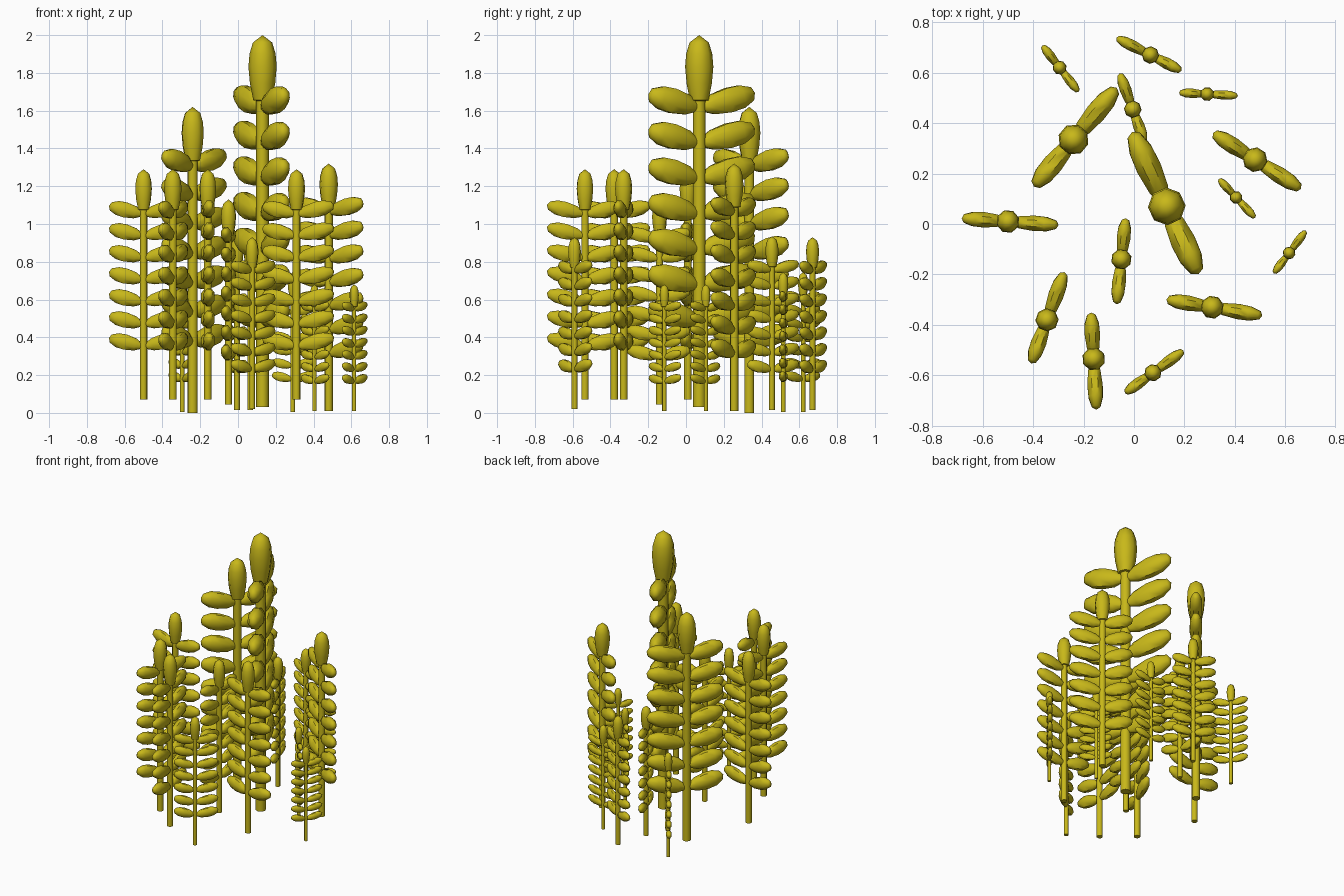
import bpy, bmesh
from math import radians, pi
from mathutils import Matrix

if "Cube" in bpy.data.objects:
    bpy.data.objects.remove(bpy.data.objects["Cube"])

SIDES = 8
mat = bpy.data.materials.new("golden_straw")
mat.diffuse_color = (0.58, 0.48, 0.01, 1)
mat.use_nodes = True
mat.node_tree.nodes["Principled BSDF"].inputs["Base Color"].default_value = mat.diffuse_color


def lathe(bm, profile, matrix):
    """Spin a (radius, height) profile around z; zero radius closes to a tip."""
    rings = []
    for r, z in profile:
        if r == 0:
            rings.append([bm.verts.new(matrix @ Matrix.Translation((0, 0, z)).translation)])
        else:
            rings.append([bm.verts.new(matrix @ (Matrix.Rotation(2 * pi * (k + 0.5) / SIDES, 4, 'Z')
                          @ Matrix.Translation((r, 0, z))).translation) for k in range(SIDES)])
    for a, b in zip(rings, rings[1:]):
        for k in range(SIDES):
            j = (k + 1) % SIDES
            quad = [a[k % len(a)], a[j % len(a)], b[j % len(b)], b[k % len(b)]]
            bm.faces.new(list(dict.fromkeys(quad)))


def finish(bm, name):
    bmesh.ops.recalc_face_normals(bm, faces=bm.faces)
    mesh = bpy.data.meshes.new(name)
    bm.to_mesh(mesh)
    bm.free()
    mesh.materials.append(mat)
    mesh.shade_smooth()
    mesh.set_sharp_from_angle(angle=radians(50))
    return mesh


# Template plant, one unit tall
# stem
bm = bmesh.new()
lathe(bm, [(0, 0), (0.017, 0), (0.017, 0.85), (0, 0.85)], Matrix())
stem = finish(bm, "stem")

# seed head at the tip
bm = bmesh.new()
lathe(bm, [(0, 0.82), (0.025, 0.825), (0.034, 0.87), (0.038, 0.915),
           (0.035, 0.95), (0.026, 0.98), (0, 1.0)], Matrix())
head = finish(bm, "seed_head")

# seven pairs of plump leaves, slightly raised outwards
GRAIN = [(0, 0), (0.4, 0.02), (0.8, 0.2), (1, 0.5), (0.93, 0.74), (0.55, 0.94), (0, 1)]
bm = bmesh.new()
for row in range(7):
    for turn, reach in ((0, 0.166), (pi, 0.151)):
        place = (Matrix.Rotation(turn, 4, 'Z')
                 @ Matrix.Translation((0.008, 0, 0.232 + 0.0956 * row))
                 @ Matrix.Rotation(radians(90 - 14), 4, 'Y')
                 @ Matrix.Diagonal((0.036, 0.027, reach - 0.004, 1)))
        lathe(bm, GRAIN, place)
leaves = finish(bm, "leaves")

# Plants: x, y, base z, height, direction of the longer leaves in degrees
PLANTS = [
    (0.13, 0.07, 0.03, 1.97, 115), (-0.24, 0.335, 0.0, 1.62, 50),
    (-0.50, 0.01, 0.07, 1.22, -4), (-0.345, -0.38, 0.07, 1.22, 70),
    (-0.16, -0.535, 0.07, 1.22, -87), (-0.05, -0.14, 0.045, 1.085, -96),
    (0.075, -0.59, 0.02, 0.91, 36), (0.31, -0.33, 0.07, 1.22, -9.5),
    (0.615, -0.115, 0.01, 0.67, 53), (0.405, 0.105, 0.01, 0.67, -47),
    (0.48, 0.255, 0.01, 1.31, -32.5), (0.29, 0.515, 0.005, 0.74, -3),
    (0.065, 0.67, 0.015, 0.915, 153), (-0.005, 0.455, 0.015, 0.92, 110),
    (-0.295, 0.62, 0.005, 0.74, -52),
]
for i, (x, y, z, size, angle) in enumerate(PLANTS, 1):
    for mesh in (stem, head, leaves):
        ob = bpy.data.objects.new(f"{mesh.name}_{i}", mesh)
        ob.location = (x, y, z)
        ob.rotation_euler.z = radians(angle)
        ob.scale = (size,) * 3
        bpy.context.collection.objects.link(ob)
